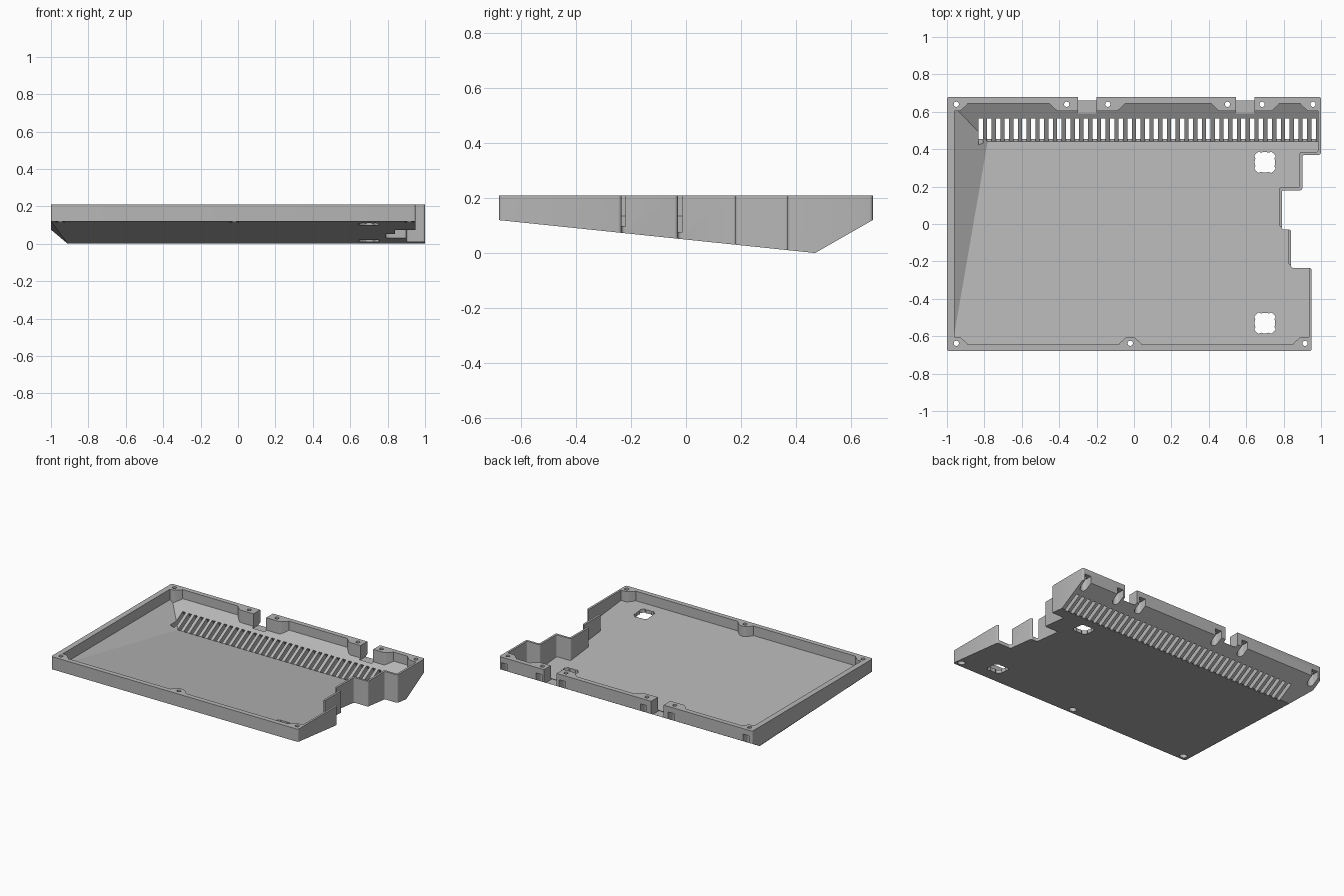
import bpy, bmesh
from math import sin, cos, pi, atan
from mathutils import Matrix

if "Cube" in bpy.data.objects:
    bpy.data.objects.remove(bpy.data.objects["Cube"])

HEIGHT = 0.21
BACK_SLOPE = 0.571

grey = bpy.data.materials.new("matte grey")
grey.use_nodes = True
grey.diffuse_color = (0.47, 0.47, 0.47, 1)
grey.node_tree.nodes["Principled BSDF"].inputs["Base Color"].default_value = (0.47, 0.47, 0.47, 1)


def to_object(name, bm):
    bmesh.ops.recalc_face_normals(bm, faces=bm.faces)
    mesh = bpy.data.meshes.new(name)
    bm.to_mesh(mesh)
    bm.free()
    mesh.materials.append(grey)
    ob = bpy.data.objects.new(name, mesh)
    bpy.context.collection.objects.link(ob)
    return ob


def prisms(name, outlines, z0=-1, z1=1, rounding=0):
    """Upright prisms from plan outlines, with optional rounded corners."""
    bm = bmesh.new()
    for pts in outlines:
        face = bm.faces.new([bm.verts.new((x, y, z0)) for x, y in pts])
        ext = bmesh.ops.extrude_face_region(bm, geom=[face], use_keep_orig=True)["geom"]
        top = [v for v in ext if isinstance(v, bmesh.types.BMVert)]
        bmesh.ops.translate(bm, verts=top, vec=(0, 0, z1 - z0))
    bmesh.ops.recalc_face_normals(bm, faces=bm.faces)
    if rounding:
        upright = [e for e in bm.edges if abs(e.verts[0].co.z - e.verts[1].co.z) > 0.01]
        bmesh.ops.bevel(bm, geom=upright, offset=rounding, segments=4,
                        profile=0.5, affect='EDGES')
    return to_object(name, bm)


def keel(name, planes):
    """Big block keeping only what lies above each plane z = a + b*x + c*y."""
    bm = bmesh.new()
    bmesh.ops.create_cube(bm, size=4)
    for a, b, c in planes:
        geom = bm.verts[:] + bm.edges[:] + bm.faces[:]
        bmesh.ops.bisect_plane(bm, geom=geom, plane_co=(0, 0, a),
                               plane_no=(-b, -c, 1), clear_inner=True)
        bmesh.ops.holes_fill(bm, edges=[e for e in bm.edges if e.is_boundary])
    return to_object(name, bm)


def combine(ob, tool, operation='DIFFERENCE'):
    mod = ob.modifiers.new("cut", 'BOOLEAN')
    mod.operation = operation
    mod.solver = 'EXACT'
    mod.object = tool
    bpy.context.view_layer.objects.active = ob
    bpy.ops.object.modifier_apply(modifier=mod.name)
    bpy.data.objects.remove(tool)


def plan(left, front, back, wall):
    """Tray outline with the stepped +x side moved inwards by the wall."""
    steps = [(0.95, -0.235), (0.84, -0.03), (0.79, 0.18), (0.9, 0.37), (1.0, None)]
    pts = [(left, front)]
    y = front
    for x, end in steps:
        pts.append((x - wall, y))
        y = back if end is None else end + wall
        pts.append((x - wall, y))
    return pts + [(left, back)]


def circle(x, y, r, n=20):
    return [(x + r * cos(2 * pi * i / n), y + r * sin(2 * pi * i / n)) for i in range(n)]


def boss(x0, x1, side):
    """Flared screw boss growing out of the front (-1) or back (1) wall."""
    near, face, far = side * 0.645, side * 0.603, side * 0.75
    return [(x0 - 0.045, far), (x0 - 0.045, near), (x0, face),
            (x1, face), (x1 + 0.045, near), (x1 + 0.045, far)]


# Outer body with sloped underside
tray = prisms("tray", [plan(-1, -0.68, 0.68, 0)], -0.5, HEIGHT, 0.012)
combine(tray, keel("outer_keel", [(0.0493, 0, -0.104), (-0.268, 0, BACK_SLOPE),
                                  (-0.7925, -0.889, -0.035)]), 'INTERSECT')

# Cavity, leaving the screw bosses standing
cavity = prisms("cavity", [plan(-0.96, -0.645, 0.645, 0.015)], -0.5, 0.5, 0.012)
combine(cavity, prisms("bosses", [
    boss(-1.2, -0.93, 1), boss(-0.41, -0.09, 1), boss(0.455, 0.735, 1), boss(0.93, 1.2, 1),
    boss(-1.2, -0.93, -1), boss(-0.04, 0, -1), boss(0.89, 1.2, -1)], rounding=0.012))
combine(cavity, keel("inner_keel", [(0.0743, 0, -0.104), (-0.223, 0, BACK_SLOPE),
                                    (-0.441, -0.6, 0)]), 'INTERSECT')
combine(tray, cavity)

# Cable notches in the back wall
combine(tray, prisms("notches", [[(x, 0.59), (x + 0.1, 0.59), (x + 0.1, 0.8), (x, 0.8)]
                                 for x in (-0.3, 0.545)], 0.109, 0.5))

# Screw holes and their recesses from below
back_x = (-0.95, -0.36, -0.14, 0.5, 0.685, 0.957)
front_x = (-0.95, -0.02, 0.915)
combine(tray, prisms("screw_holes", [circle(x, 0.64, 0.014) for x in back_x]
                     + [circle(x, -0.638, 0.014) for x in front_x]))
R = 0.025
recesses = []
for x in back_x:
    arc = [(x + R * cos(pi + pi * i / 10), 0.64 + R * sin(pi + pi * i / 10)) for i in range(11)]
    recesses.append(arc + [(x + R, 0.8), (x - R, 0.8)])
combine(tray, prisms("back_recesses", recesses, -0.5, 0.17))
combine(tray, prisms("front_recesses", [circle(x, -0.638, R) for x in front_x], -0.5, 0.15))

# Round openings with four lobes
openings = []
for cy in (0.33, -0.53):
    ring = []
    for i in range(48):
        r = 0.066 if i % 12 < 5 else 0.055
        a = 2 * pi * (i + 4) / 48
        ring.append((0.7 + r * cos(a), cy + r * sin(a)))
    openings.append(ring)
combine(tray, prisms("openings", openings))

# Row of vent slots square to the back slope
bm = bmesh.new()
COUNT = 39
for i in range(COUNT):
    x = -0.82 + i * 1.78 / (COUNT - 1)
    place = (Matrix.Translation((x, 0.502, 0.064))
             @ Matrix.Rotation(atan(BACK_SLOPE), 4, 'X')
             @ Matrix.Diagonal((0.024, 0.143, 0.2, 1)))
    bmesh.ops.create_cube(bm, size=1, matrix=place)
combine(tray, to_object("vent_slots", bm))

# Smooth rounded corners, keep edges sharp
bpy.ops.object.select_all(action='DESELECT')
tray.select_set(True)
bpy.context.view_layer.objects.active = tray
bpy.ops.object.shade_smooth_by_angle(angle=0.45)
